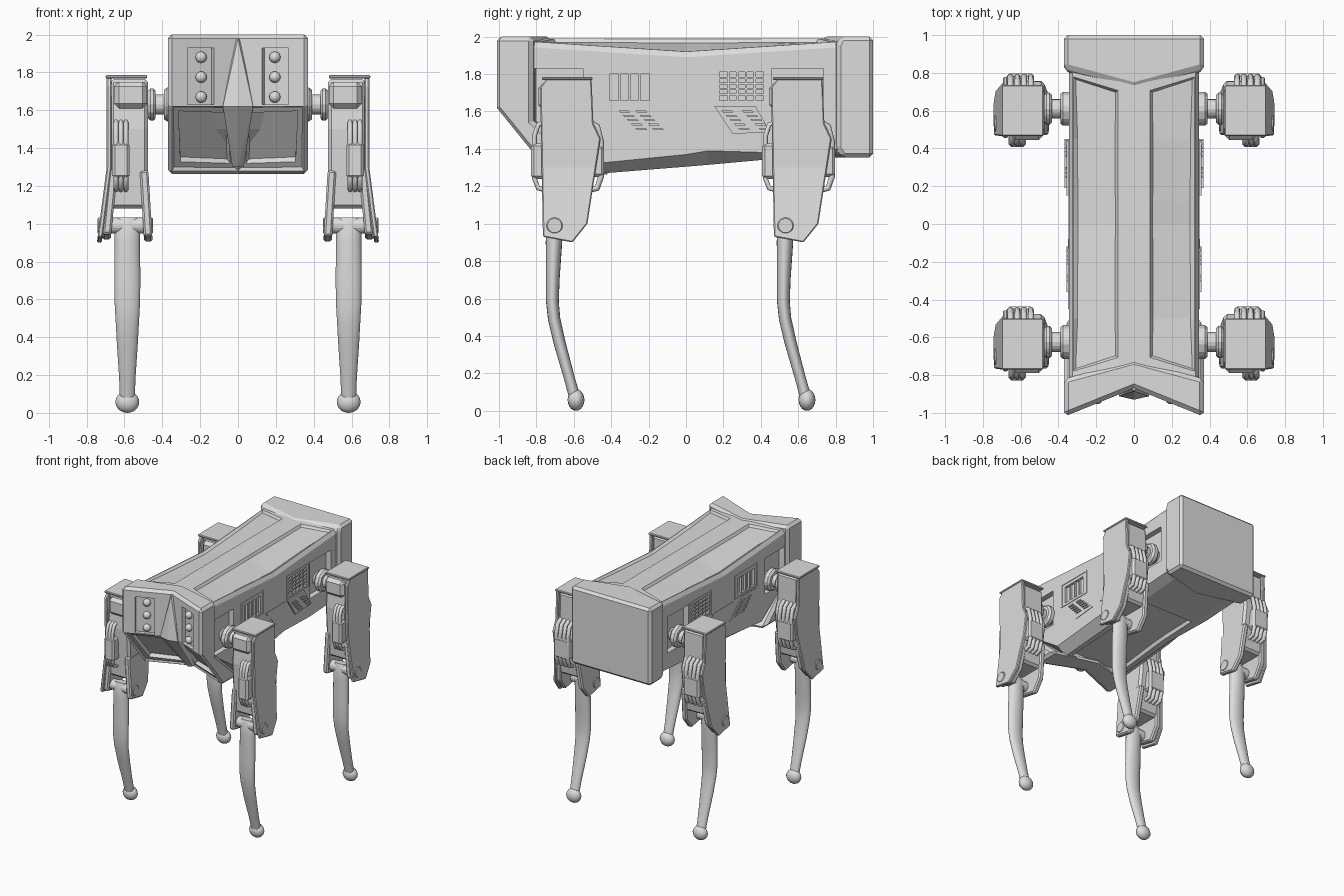
import bpy, bmesh, math
from mathutils import Matrix, Vector

cube = bpy.data.objects.get("Cube")
if cube:
    bpy.data.objects.remove(cube)

grey = bpy.data.materials.new("light_grey")
grey.use_nodes = True
grey.diffuse_color = (0.72, 0.72, 0.72, 1)
grey.node_tree.nodes["Principled BSDF"].inputs["Base Color"].default_value = grey.diffuse_color


def make(name, bm, bevel=0, smooth=False):
    bmesh.ops.recalc_face_normals(bm, faces=bm.faces)
    me = bpy.data.meshes.new(name)
    bm.to_mesh(me)
    bm.free()
    me.materials.append(grey)
    ob = bpy.data.objects.new(name, me)
    bpy.context.collection.objects.link(ob)
    if smooth:
        for p in me.polygons:
            p.use_smooth = True
    if bevel:
        mod = ob.modifiers.new("edges", "BEVEL")
        mod.width, mod.segments, mod.limit_method = bevel, 1, "ANGLE"
    return ob


def loft(rings):
    """Skin closed rings of points and cap both ends."""
    bm = bmesh.new()
    vs = [[bm.verts.new(p) for p in r] for r in rings]
    n = len(vs[0])
    strips = [[bm.faces.new((a[k], a[(k + 1) % n], b[(k + 1) % n], b[k])) for k in range(n)]
              for a, b in zip(vs, vs[1:])]
    bm.faces.new(vs[0])
    bm.faces.new(vs[-1])
    bmesh.ops.recalc_face_normals(bm, faces=bm.faces)
    return bm, strips


def box(name, x, y, z, bevel=0, turn=0):
    bm = bmesh.new()
    size = (x[1] - x[0], y[1] - y[0], z[1] - z[0], 1)
    mid = [(a + b) / 2 for a, b in (x, y, z)]
    m = Matrix.Translation(mid) @ Matrix.Rotation(turn, 4, "Z") @ Matrix.Diagonal(size)
    bmesh.ops.create_cube(bm, size=1, matrix=m)
    return make(name, bm, bevel)


def prism(name, outline, x0, x1, bevel=0, flare=0, knee=1.3):
    """Side outline in (y, z) given thickness in x, flaring sideways below the knee height."""
    bm, _ = loft([[(x, y, z) for y, z in outline] for x in (x0, x1)])
    if flare:
        bmesh.ops.bisect_plane(bm, geom=bm.verts[:] + bm.edges[:] + bm.faces[:],
                               plane_co=(0, 0, knee), plane_no=(0, 0, 1))
        for v in bm.verts:
            v.co.x += max(0, knee - v.co.z) * flare
    return make(name, bm, bevel)


def tube(name, path, sides=16):
    """Path of (x, y, z, x radius, other radius) lying in a side plane."""
    rings = []
    for i, (x, y, z, rx, ry) in enumerate(path):
        a, b = path[max(i - 1, 0)], path[min(i + 1, len(path) - 1)]
        d = Vector((0, b[1] - a[1], b[2] - a[2])).normalized()
        turns = [2 * math.pi * k / sides for k in range(sides)]
        rings.append([(x + rx * math.cos(t), y - d.z * ry * math.sin(t), z + d.y * ry * math.sin(t))
                      for t in turns])
    ob = make(name, loft(rings)[0], smooth=True)
    ob.data.set_sharp_from_angle(angle=0.9)
    return ob


def disc(name, x0, x1, y, z, r, sides=16, bevel=0):
    ring = [(y + r * math.cos(2 * math.pi * k / sides), z + r * math.sin(2 * math.pi * k / sides))
            for k in range(sides)]
    return prism(name, ring, x0, x1, bevel)


def ball(name, at, scale):
    bm = bmesh.new()
    bmesh.ops.create_uvsphere(bm, u_segments=16, v_segments=10, radius=1,
                              matrix=Matrix.Translation(at) @ Matrix.Diagonal((*scale, 1)))
    return make(name, bm, smooth=True)


def cut(ob, cutters):
    for c in cutters:
        mod = ob.modifiers.new("cut", "BOOLEAN")
        mod.object, mod.operation, mod.solver = c, "DIFFERENCE", "EXACT"
    bpy.context.view_layer.update()
    me = bpy.data.meshes.new_from_object(ob.evaluated_get(bpy.context.evaluated_depsgraph_get()))
    ob.modifiers.clear()
    ob.data = me
    for c in cutters:
        bpy.data.objects.remove(c)


def duplicate(ob, flip, dy, name):
    new = ob.copy()
    new.name = name
    new.data = ob.data.copy()
    new.data.transform(Matrix.Translation((0, dy, 0)) @ Matrix.Diagonal((-1 if flip else 1, 1, 1, 1)))
    if flip:
        new.data.flip_normals()
    bpy.context.collection.objects.link(new)


# Hull: stations of (y, side bottom, belly) with a level spine and dipping side edges
stations = [(-.88, 1.62, 1.6), (-.79, 1.52, 1.5), (-.5, 1.32, 1.265), (0, 1.37, 1.305),
            (.12, 1.39, 1.315), (.45, 1.38, 1.345), (.79, 1.4, 1.37), (.92, 1.4, 1.37)]
rings = []
for y, low, belly in stations:
    top = 1.91 + .065 * abs(y)
    half = [(.08, 1.99), (.325, top + .01), (.345, top - .02), (.345, low), (.26, belly)]
    ring = half + [(-x, z) for x, z in reversed(half)]
    pinch = -math.copysign(.3, y) if abs(y) > .7 else 0
    rings.append([(x, y + pinch * (.345 - abs(x)), z) for x, z in ring])
bm, strips = loft(rings)
panels = [s[k] for s in strips[1:-1] for k in (0, 8)]
belly = [s[4] for s in strips[2:5]]
bmesh.ops.inset_region(bm, faces=panels, thickness=.006, depth=0)
bmesh.ops.inset_region(bm, faces=panels, thickness=.018, depth=-.018)
bmesh.ops.inset_region(bm, faces=belly, thickness=.05, depth=0)
bmesh.ops.inset_region(bm, faces=belly, thickness=.015, depth=-.025)
hull = make("hull", bm)
cutters = []
for s in (-1, 1):
    side = sorted((s * .325, s * .4))
    deep = sorted((s * .3, s * .4))
    for y, z, x in (((-.81, -.55), (1.53, 1.83), deep), ((.46, .735), (1.53, 1.83), deep),
                    ((-.41, -.195), (1.66, 1.8), side), ((.18, .415), (1.66, 1.81), side)):
        cutters.append(box("cutter", x, y, z))
cut(hull, cutters)

# Nose cap: side outline swept across three columns, notched in the middle
notch = .15
outline = [(-1.02, 2), (-1.02, 1.62), (-.73, 1.262), (-.5, 1.262), (-.82, 1.55), (-.82, 2)]
bm, _ = loft([[(x, y + (0 if x else notch if i < 3 else .1), z) for i, (y, z) in enumerate(outline)]
              for x in (-.37, 0, .37)])
rim = [e for e in bm.edges if all(abs(v.co.x) > .36 for v in e.verts)
       or all(v.co.z > 1.99 for v in e.verts) and abs(e.verts[0].co.x - e.verts[1].co.x) > .1
       or all(v.co.z < 1.28 for v in e.verts) and abs(e.verts[0].co.x - e.verts[1].co.x) > .1]
bmesh.ops.bevel(bm, geom=rim, offset=.022, segments=1, affect="EDGES")
bmesh.ops.recalc_face_normals(bm, faces=bm.faces)
lower = [f for f in bm.faces if f.normal.y < -.4 and f.normal.z < -.2 and f.calc_area() > .05]
bmesh.ops.inset_individual(bm, faces=lower, thickness=.02, depth=-.012)
bmesh.ops.inset_individual(bm, faces=lower, thickness=.045, depth=0)
bmesh.ops.inset_individual(bm, faces=lower, thickness=.012, depth=-.03)
nose = make("nose_cap", bm)
face_y = -1.02 + notch * (1 - .195 / .37)
cut(nose, [box("cutter", (s * .195 - .075, s * .195 + .075), (face_y - .045, face_y + .03), (1.63, 1.93),
               turn=-s * math.atan(notch / .37)) for s in (-1, 1)])
for s in (-1, 1):
    for z in (1.88, 1.775, 1.67):
        ball("nose_lamp", (s * .195, face_y + .025, z), (.03, .03, .03))

# Nose spine
bm = bmesh.new()
for w, y, z in ((.012, -.885, 1.98), (.08, -.93, 1.62), (.03, -.665, 1.3)):
    for x, back in ((0, 0), (w, .018), (-w, .018), (w, .09), (-w, .09)):
        bm.verts.new((x, y + back, z))
bmesh.ops.convex_hull(bm, input=bm.verts)
make("nose_spine", bm)

# Tail cap, with a front edge pointing forward on the top
tail = [(1, 2), (1, 1.355), (.84, 1.355), (.81, 1.4), (.81, 1.96), (.83, 2)]
bm, _ = loft([[(x, y - (.1 if not x and y < .9 else 0), z) for y, z in tail] for x in (-.37, 0, .37)])
make("tail_cap", bm, .02)

# Side details, built on the left and mirrored
details = []
for k in range(1, 4):
    y = -.41 + .054 * k
    details.append(box("front_vent_bar", (.32, .342), (y - .006, y + .006), (1.66, 1.8)))
for k in range(1, 5):
    y = .18 + .047 * k
    details.append(box("rear_vent_bar", (.32, .342), (y - .006, y + .006), (1.66, 1.81)))
    z = 1.66 + .03 * k
    details.append(box("rear_vent_rail", (.32, .34), (.18, .415), (z - .005, z + .005)))
for y0, y1 in ((-.45, -.15), (.15, .45)):
    for a, b, c, d in ((y0, y1, 1.825, 1.835), (y0, y1, 1.635, 1.645),
                       (y0, y0 + .01, 1.645, 1.825), (y1 - .01, y1, 1.645, 1.825)):
        details.append(box("vent_frame", (.34, .35), (a, b), (c, d)))
details.append(prism("front_louvre_panel", [(-.43, 1.63), (-.24, 1.63), (-.08, 1.48), (-.28, 1.46)], .34, .349))
details.append(prism("side_wedge", [(-.13, 1.63), (.13, 1.63), (.22, 1.49), (0, 1.49)], .34, .348))
details.append(prism("rear_louvre_pod", [(.15, 1.63), (.37, 1.63), (.45, 1.49), (.25, 1.48)], .34, .358))
for y0, x in ((-.36, .349), (-.27, .349), (.19, .358), (.3, .358)):
    for k in range(5):
        y, z = y0 + .022 * k, 1.605 - .023 * k
        slat = [(y, z), (y + .055, z), (y + .063, z - .011), (y + .008, z - .011)]
        details.append(prism("louvre_slat", slat, x - .01, x + .009))
for ob in details:
    duplicate(ob, True, 0, "right_" + ob.name)

# Leg parts, built for the front left
leg = []
hy, hz = -.625, 1.63
leg += [disc("hip_shaft", .28, .5, hy, hz, .052),
        disc("hip_collar", .33, .39, hy, hz, .095, 8, .015),
        disc("hip_flange", .435, .475, hy, hz, .085, 12, .012)]
housing = [(-.745, 1.765), (-.515, 1.765), (-.51, 1.535), (-.475, 1.45), (-.525, 1.08), (-.745, 1.08), (-.77, 1.5)]
leg.append(prism("thigh_housing", housing, .475, .675, .018))
plate = [(-.78, 1.73), (-.745, 1.775), (-.505, 1.775), (-.495, 1.535), (-.457, 1.455),
         (-.527, 1), (-.607, .9), (-.765, .93)]
leg.append(prism("outer_plate", plate, .668, .694, .006, .13))
fork = [(-.765, 1.28), (-.485, 1.28), (-.527, 1), (-.607, .905), (-.765, .936)]
leg.append(prism("inner_fork", fork, .475, .52, .01, -.06))
leg.append(prism("outer_fork", [(y * .96 - .025, z + .01) for y, z in fork], .635, .68, .01, .1))
leg.append(box("thigh_cap", (.48, .7), (-.77, -.5), (1.768, 1.785), .005))
leg.append(box("motor_block", (.48, .655), (-.79, -.7), (1.61, 1.75), .025))
leg.append(box("front_actuator", (.573, .665), (-.828, -.74), (1.24, 1.43), .015))
leg.append(box("rear_actuator", (.53, .675), (-.53, -.438), (1.25, 1.42), .015))
for k in range(3):
    x = .593 + .026 * k
    leg.append(tube("front_hose", [(x, y, z, .013, .013) for y, z in (
        (-.74, 1.545), (-.79, 1.53), (-.81, 1.47), (-.812, 1.36), (-.81, 1.24), (-.79, 1.19), (-.73, 1.175))], 8))
for k in range(4):
    x = .546 + .036 * k
    leg.append(tube("rear_hose", [(x, y, z, .016, .016) for y, z in (
        (-.52, 1.545), (-.475, 1.52), (-.455, 1.44), (-.455, 1.34), (-.455, 1.25), (-.475, 1.19), (-.54, 1.175))], 8))
leg.append(disc("knee_axle", .45, .742, -.703, .99, .043, 20, .005))
leg.append(tube("shin", [(.585, y, z, rx, ry) for y, z, rx, ry in (
    (-.7, 1.03, .06, .035), (-.703, 1.0, .067, .045), (-.706, .9, .067, .044), (-.712, .7, .069, .036),
    (-.714, .58, .067, .034), (-.705, .49, .062, .033), (-.675, .36, .055, .032),
    (-.625, .18, .043, .029), (-.6, .09, .04, .03))], 20))
leg.append(ball("foot", (.585, -.588, .058), (.063, .045, .058)))
for ob in leg:
    base = ob.name
    duplicate(ob, True, 0, "front_right_" + base)
    duplicate(ob, False, 1.235, "rear_left_" + base)
    duplicate(ob, True, 1.235, "rear_right_" + base)
    ob.name = "front_left_" + base
